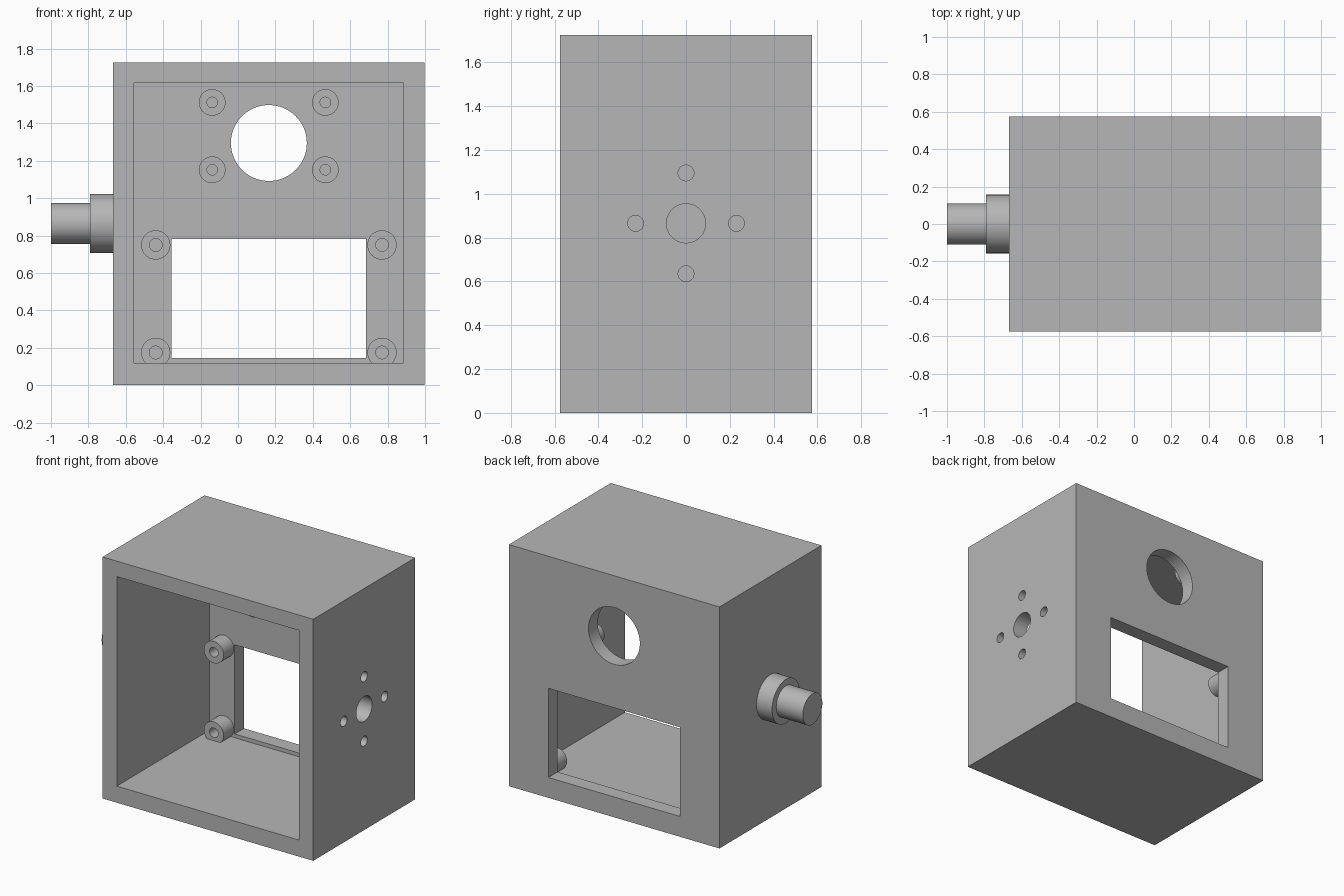
import bpy
import math

if "Cube" in bpy.data.objects:
    bpy.data.objects.remove(bpy.data.objects["Cube"], do_unlink=True)

# One plain grey for the whole housing
grey = bpy.data.materials.new("plain grey")
grey.use_nodes = True
colour = (0.47, 0.47, 0.47, 1)
grey.diffuse_color = colour
grey.node_tree.nodes["Principled BSDF"].inputs["Base Color"].default_value = colour


def finish(name):
    obj = bpy.context.object
    obj.name = name
    obj.data.materials.clear()
    obj.data.materials.append(grey)
    return obj


def box(name, low, high):
    bpy.ops.mesh.primitive_cube_add(
        size=1, location=[(a + b) / 2 for a, b in zip(low, high)])
    bpy.context.object.scale = [b - a for a, b in zip(low, high)]
    bpy.ops.object.transform_apply(location=False, rotation=False, scale=True)
    return finish(name)


def rod(name, axis, start, end, across, z, radius):
    """Cylinder along x or y; across is the other horizontal coordinate."""
    mid = (start + end) / 2
    along_x = axis == "x"
    bpy.ops.mesh.primitive_cylinder_add(
        vertices=64, radius=radius, depth=end - start,
        location=(mid, across, z) if along_x else (across, mid, z),
        rotation=(0, math.pi / 2, 0) if along_x else (math.pi / 2, 0, 0))
    return finish(name)


def combine(target, other, operation):
    mod = target.modifiers.new(operation, "BOOLEAN")
    mod.operation = operation
    mod.solver = "EXACT"
    mod.object = other
    bpy.context.view_layer.objects.active = target
    bpy.ops.object.modifier_apply(modifier=mod.name)
    bpy.data.objects.remove(other, do_unlink=True)


LEFT, RIGHT, HALF, TOP = -0.667, 0.997, 0.575, 1.725
WALL = 0.47          # inner face of the back panel
BOSS = 0.355         # front face of the screw bosses
MID = 0.865          # height of the shaft axis

# Open-fronted case
case = box("case", (LEFT, -HALF, 0), (RIGHT, HALF, TOP))
combine(case, box("cavity", (-0.555, -0.8, 0.118), (0.885, WALL, 1.615)), "DIFFERENCE")

# Screw bosses: large ones round the window, small ones round the round hole
bosses = [(x, z, 0.078, 0.034) for x in (-0.44, 0.77) for z in (0.175, 0.75)]
bosses += [(x, z, 0.071, 0.028) for x in (-0.138, 0.467) for z in (1.152, 1.512)]
for x, z, outer, inner in bosses:
    combine(case, rod("boss", "y", BOSS, WALL + 0.03, x, z, outer), "UNION")
for x, z, outer, inner in bosses:
    combine(case, rod("pilot", "y", BOSS - 0.1, WALL + 0.004, x, z, inner), "DIFFERENCE")

# Back panel: display window and round hole
combine(case, box("window", (-0.355, 0.4, 0.145), (0.685, 0.8, 0.782)), "DIFFERENCE")
combine(case, rod("round_hole", "y", 0.4, 0.8, 0.165, 1.295, 0.203), "DIFFERENCE")

# Side wall: central bore with four screw holes
holes = [(0, 0, 0.089)]
holes += [(dy, dz, 0.036) for dy, dz in ((0.23, 0), (-0.23, 0), (0, 0.23), (0, -0.23))]
for dy, dz, radius in holes:
    combine(case, rod("side_hole", "x", 0.8, 1.1, dy, MID + dz, radius), "DIFFERENCE")

# Stepped shaft on the other side
collar = rod("shaft_collar", "x", -0.79, LEFT, 0, MID, 0.157)
shaft = rod("shaft", "x", -1.0, -0.79, 0, MID, 0.11)

for obj in (case, collar, shaft):
    bpy.ops.object.select_all(action="DESELECT")
    obj.select_set(True)
    bpy.context.view_layer.objects.active = obj
    bpy.ops.object.shade_smooth_by_angle(angle=math.radians(30))
